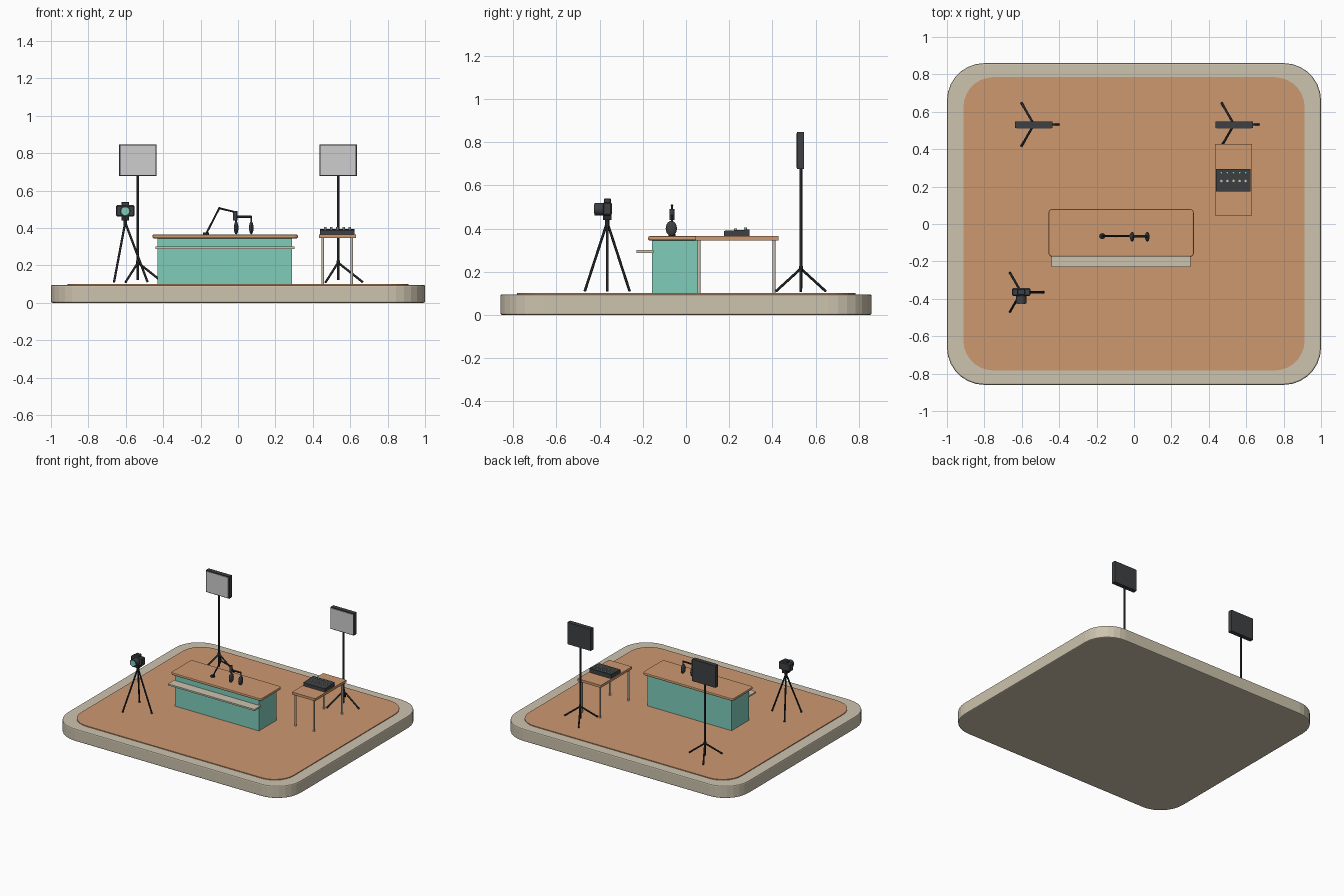
import bpy, bmesh, math
from mathutils import Vector

if "Cube" in bpy.data.objects:
    bpy.data.objects.remove(bpy.data.objects["Cube"])


def material(name, rgb):
    m = bpy.data.materials.new(name)
    lin = [((c / 255 + 0.055) / 1.055) ** 2.4 for c in rgb]
    m.diffuse_color = (*lin, 1)
    m.use_nodes = True
    m.node_tree.nodes["Principled BSDF"].inputs["Base Color"].default_value = m.diffuse_color
    return m


SAND = material("sand", (205, 195, 174))
WOOD = material("warm wood", (205, 152, 112))
TEAL = material("teal", (128, 205, 187))
DARK = material("charcoal", (62, 64, 67))
BLACK = material("black metal", (36, 38, 41))
LIGHT = material("diffuser grey", (205, 205, 205))


def finish(name, bm, mat, smooth=False):
    bmesh.ops.recalc_face_normals(bm, faces=bm.faces)
    me = bpy.data.meshes.new(name)
    bm.to_mesh(me)
    bm.free()
    me.materials.append(mat)
    ob = bpy.data.objects.new(name, me)
    bpy.context.collection.objects.link(ob)
    if smooth:
        bpy.context.view_layer.objects.active = ob
        ob.select_set(True)
        bpy.ops.object.shade_smooth_by_angle(angle=math.radians(35))
        ob.select_set(False)
    return ob


def add_bevel(ob, width, segments=1):
    mod = ob.modifiers.new("soft_edge", 'BEVEL')
    mod.width, mod.segments = width, segments
    mod.limit_method, mod.angle_limit = 'ANGLE', math.radians(50)


def box(name, x, y, z, mat, bevel=0):
    bm = bmesh.new()
    bmesh.ops.create_cube(bm, size=1)
    for v in bm.verts:
        v.co = [lo + (c + 0.5) * (hi - lo) for c, (lo, hi) in zip(v.co, (x, y, z))]
    ob = finish(name, bm, mat)
    if bevel:
        add_bevel(ob, bevel)
    return ob


def slab(name, x, y, z, radius, mat, bevel=0, steps=7):
    # rounded rectangle, extruded upward
    bm = bmesh.new()
    corners = [(x[1], y[1], -1, -1), (x[0], y[1], 1, -1), (x[0], y[0], 1, 1), (x[1], y[0], -1, 1)]
    ring = []
    for i, (cx, cy, sx, sy) in enumerate(corners):
        for k in range(steps + 1):
            a = math.pi / 2 * (i + k / steps)
            ring.append(bm.verts.new((cx + sx * radius + radius * math.cos(a),
                                      cy + sy * radius + radius * math.sin(a), z[0])))
    face = bm.faces.new(ring)
    up = bmesh.ops.extrude_face_region(bm, geom=[face])
    bmesh.ops.translate(bm, vec=(0, 0, z[1] - z[0]),
                        verts=[g for g in up["geom"] if isinstance(g, bmesh.types.BMVert)])
    ob = finish(name, bm, mat)
    if bevel:
        add_bevel(ob, bevel, 2)
    return ob


def rod(name, a, b, r, mat, r2=None, sides=12):
    a, b = Vector(a), Vector(b)
    bm = bmesh.new()
    bmesh.ops.create_cone(bm, cap_ends=True, segments=sides, radius1=r,
                          radius2=r if r2 is None else r2, depth=(b - a).length)
    bm.transform((b - a).to_track_quat('Z', 'Y').to_matrix().to_4x4())
    bmesh.ops.translate(bm, vec=(a + b) / 2, verts=bm.verts)
    return finish(name, bm, mat, True)


def ball(name, centre, size, mat):
    bm = bmesh.new()
    bmesh.ops.create_uvsphere(bm, u_segments=16, v_segments=10, radius=1)
    for v in bm.verts:
        v.co = [c + s * p for c, s, p in zip(centre, size, v.co)]
    return finish(name, bm, mat, True)


def tripod_legs(name, x, y, hub_z, reach, r):
    # three splayed legs, the first pointing to +x
    for i in range(3):
        a = math.tau * i / 3
        rod(f"{name}_leg_{i + 1}", (x, y, hub_z),
            (x + reach * math.cos(a), y + reach * math.sin(a), 0.11), r, BLACK)
    rod(f"{name}_hub", (x, y, hub_z - 0.012), (x, y, hub_z + 0.012), r * 1.6, BLACK)


# stage
slab("stage_base", (-1, 1), (-0.86, 0.86), (0, 0.096), 0.2, SAND, 0.008)
slab("stage_floor", (-0.912, 0.912), (-0.783, 0.785), (0.09, 0.102), 0.16, WOOD)

# counter
box("counter_body", (-0.43, 0.29), (-0.157, 0.055), (0.1, 0.347), TEAL)
slab("counter_top", (-0.457, 0.32), (-0.175, 0.08), (0.345, 0.365), 0.02, WOOD, 0.006, 4)
box("counter_shelf", (-0.44, 0.303), (-0.23, -0.15), (0.288, 0.3), SAND)

# side table
box("table_top", (0.432, 0.63), (0.045, 0.428), (0.346, 0.365), WOOD)
for x in (0.453, 0.609):
    for y in (0.06, 0.408):
        rod("table_leg", (x, y, 0.1), (x, y, 0.348), 0.007, SAND)

# mixer with sloping top, knobs and faders
mixer = box("mixer_body", (0.438, 0.623), (0.175, 0.295), (0.364, 0.396), DARK)
for v in mixer.data.vertices:
    if v.co.z > 0.38 and v.co.y < 0.2:
        v.co.z -= 0.006
for i in range(5):
    x = 0.467 + 0.0325 * i
    rod("mixer_knob", (x, 0.275, 0.39), (x, 0.275, 0.406), 0.007, TEAL)
    rod("mixer_small_knob", (x, 0.23, 0.388), (x, 0.23, 0.4), 0.007, SAND)

# microphone on a bent arm
MY = -0.065
rod("mic_foot", (-0.17, MY, 0.364), (-0.17, MY, 0.376), 0.016, BLACK, sides=16)
rod("mic_lower_arm", (-0.17, MY, 0.37), (-0.1, MY, 0.506), 0.005, BLACK)
rod("mic_upper_arm", (-0.1, MY, 0.506), (-0.015, MY, 0.485), 0.005, BLACK)
ball("mic_elbow", (-0.1, MY, 0.506), (0.006, 0.006, 0.006), BLACK)
rod("mic_capsule", (-0.015, MY, 0.44), (-0.015, MY, 0.492), 0.011, DARK, sides=16)

# headphones
rod("headphone_band", (-0.012, MY, 0.46), (0.073, MY, 0.46), 0.006, BLACK)
for side, x in (("left", -0.01), ("right", 0.071)):
    rod(f"headphone_{side}_stem", (x, MY, 0.464), (x, MY, 0.42), 0.005, BLACK)
    ball(f"headphone_{side}_cup", (x, MY - 0.003, 0.401), (0.012, 0.026, 0.035), DARK)

# two panel lights on stands
for side, x in (("left", -0.535), ("right", 0.535)):
    y = 0.532
    rod(f"{side}_light_pole", (x, y, 0.122), (x, y, 0.7), 0.007, BLACK)
    tripod_legs(f"{side}_light", x, y, 0.215, 0.133, 0.006)
    box(f"{side}_light_housing", (x - 0.1, x + 0.1), (0.514, 0.547), (0.677, 0.847), DARK)
    box(f"{side}_light_diffuser", (x - 0.093, x + 0.093), (0.51, 0.516), (0.684, 0.84), LIGHT)

# camera on a tripod
CX, CY = -0.603, -0.365
tripod_legs("camera_tripod", CX, CY, 0.43, 0.12, 0.006)
box("camera_mount", (CX - 0.02, CX + 0.02), (CY - 0.02, CY + 0.02), (0.44, 0.466), BLACK)
box("camera_body", (CX - 0.049, CX + 0.049), (-0.385, -0.343), (0.462, 0.522), DARK, 0.006)
box("camera_viewfinder", (CX - 0.02, CX + 0.02), (-0.38, -0.348), (0.518, 0.54), DARK, 0.003)
rod("camera_lens", (CX, -0.38, 0.49), (CX, -0.425, 0.49), 0.028, DARK, sides=24)
rod("camera_glass", (CX, -0.42, 0.49), (CX, -0.427, 0.49), 0.021, TEAL, sides=24)
